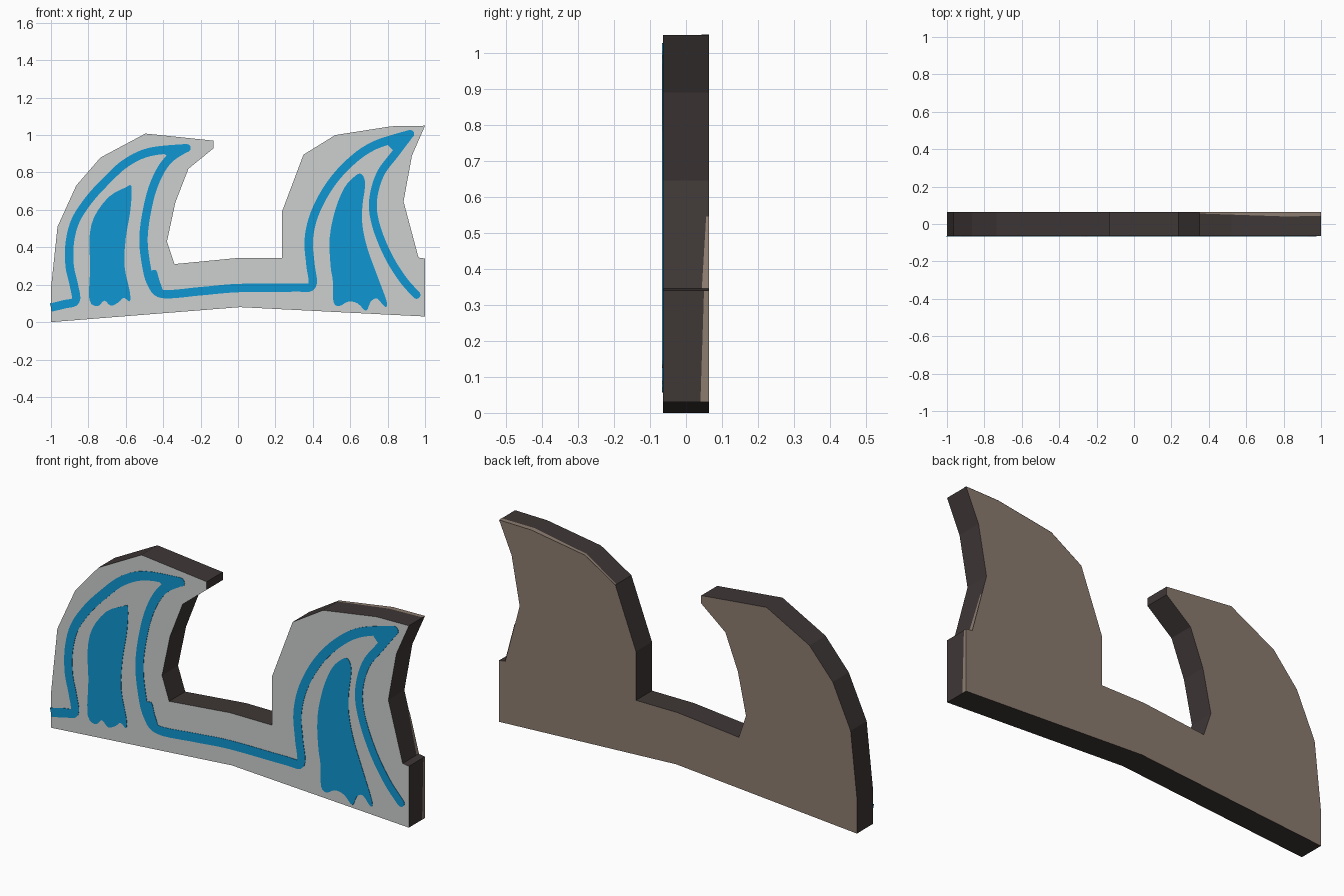
import bpy, bmesh, math
from mathutils import Vector

if "Cube" in bpy.data.objects:
    bpy.data.objects.remove(bpy.data.objects["Cube"])


def material(name, rgb):
    m = bpy.data.materials.new(name)
    lin = [((c / 255 + 0.055) / 1.055) ** 2.4 for c in rgb]
    m.diffuse_color = (*lin, 1)
    m.use_nodes = True
    m.node_tree.nodes["Principled BSDF"].inputs["Base Color"].default_value = m.diffuse_color
    return m


GREY = material("light grey", (205, 208, 207))
BROWN = material("warm brown", (140, 124, 111))
DARK = material("dark edge", (62, 55, 54))
BLUE = material("wave blue", (15, 150, 210))
HALF = 0.064          # half thickness of the slab
FRONT = -HALF - 0.002  # painted plates sit just proud of the front


def make_object(name, bm, mats):
    mesh = bpy.data.meshes.new(name)
    bm.to_mesh(mesh)
    bm.free()
    for m in mats:
        mesh.materials.append(m)
    ob = bpy.data.objects.new(name, mesh)
    bpy.context.collection.objects.link(ob)
    return ob


def flat_face(bm, pts, y=FRONT):
    """Flat face in the xz plane, turned towards the front."""
    f = bm.faces.new([bm.verts.new((x, y, z)) for x, z in pts])
    f.normal_update()
    if f.normal.y > 0:
        f.normal_flip()
    return f


def plate(name, bm):
    bmesh.ops.triangulate(bm, faces=[f for f in bm.faces if len(f.verts) > 4])
    ob = make_object(name, bm, [BLUE])
    mod = ob.modifiers.new("thickness", 'SOLIDIFY')
    mod.thickness, mod.offset = 0.003, -1
    return ob


def smooth(pts, closed=False, steps=5):
    """Catmull-Rom curve through the points."""
    p = [Vector(q) for q in pts]
    n = len(p)
    get = (lambda i: p[i % n]) if closed else (lambda i: p[max(0, min(n - 1, i))])
    out = []
    for i in range(n if closed else n - 1):
        a, b, c, d = (get(i + k) for k in (-1, 0, 1, 2))
        for s in range(steps):
            t = s / steps
            out.append(0.5 * (2 * b + (c - a) * t + (2 * a - 5 * b + 4 * c - d) * t * t
                              + (3 * b - a - 3 * c + d) * t ** 3))
    return out if closed else out + [p[-1]]


def disc(bm, c, r):
    flat_face(bm, [(c[0] + r * math.cos(math.tau * k / 12),
                    c[1] + r * math.sin(math.tau * k / 12)) for k in range(12)])


def stroke(name, pts, w=0.045, caps=(True, True)):
    """Painted line of even width with round ends."""
    path = smooth(pts)
    bm = bmesh.new()
    sides = []
    for i, p in enumerate(path):
        d = (path[min(i + 1, len(path) - 1)] - path[max(i - 1, 0)]).normalized()
        n = Vector((-d.y, d.x)) * w / 2
        sides.append((p + n, p - n))
    for (a, b), (c, d) in zip(sides, sides[1:]):
        flat_face(bm, [a, b, d, c])
    for on, end in zip(caps, (path[0], path[-1])):
        if on:
            disc(bm, end, w / 2)
    return plate(name, bm)


def patch(name, pts):
    bm = bmesh.new()
    flat_face(bm, smooth(pts, True, 3))
    return plate(name, bm)


# slab: double wave outline pushed through the thickness
outline = [(-1, 0), (0.01, 0.08), (1, 0.03), (1, 0.34), (0.965, 0.345), (0.885, 0.645),
           (0.93, 0.89), (1, 1.05), (0.82, 1.047), (0.52, 1.0), (0.35, 0.895),
           (0.235, 0.59), (0.235, 0.343), (0, 0.343), (-0.34, 0.31), (-0.38, 0.43),
           (-0.335, 0.64), (-0.265, 0.82), (-0.13, 0.93), (-0.13, 0.97), (-0.495, 1.008),
           (-0.735, 0.88), (-0.865, 0.73), (-0.965, 0.51), (-1, 0.18)]
bm = bmesh.new()
face = flat_face(bm, outline, -HALF)
ext = bmesh.ops.extrude_face_region(bm, geom=[face], use_keep_orig=True)
bmesh.ops.translate(bm, verts=[v for v in ext["geom"] if isinstance(v, bmesh.types.BMVert)],
                    vec=(0, 2 * HALF, 0))
bmesh.ops.recalc_face_normals(bm, faces=bm.faces)
bm.normal_update()
for f in bm.faces:
    f.material_index = 0 if f.normal.y < -0.5 else 1 if f.normal.y > 0.5 else 2
bmesh.ops.triangulate(bm, faces=[f for f in bm.faces if len(f.verts) > 4])
make_object("wave_slab", bm, [GREY, BROWN, DARK])


# brown bleeding over the rear edge of the rim: thin tapering strips
def rim_strip(name, pts, depths, lift):
    bm = bmesh.new()
    rows = [[bm.verts.new((x + lift[0], y, z + lift[1])) for y in (HALF - d, HALF)]
            for (x, z), d in zip(pts, depths)]
    for (a, b), (c, d) in zip(rows, rows[1:]):
        f = bm.faces.new((a, b, d, c))
        f.normal_update()
        if f.normal.x * lift[0] + f.normal.z * lift[1] < 0:
            f.normal_flip()
    make_object(name, bm, [BROWN])


rim_strip("right_edge_bleed", [(1, 0.03), (1, 0.34)], (0.024, 0.014), (0.001, 0))
rim_strip("right_crest_bleed", [(0.965, 0.345), (0.912, 0.545)], (0.02, 0.008), (0.002, 0.001))
rim_strip("top_crest_bleed", outline[7:11], (0.02, 0.024, 0.014, 0.008), (0, 0.001))

# painted outlines of the waves
stroke("left_wave_line", [(-1, 0.078), (-0.93, 0.095), (-0.868, 0.115), (-0.878, 0.2), (-0.9, 0.3),
                          (-0.9, 0.42), (-0.87, 0.54), (-0.8, 0.65), (-0.71, 0.75),
                          (-0.6, 0.85), (-0.47, 0.91), (-0.275, 0.93)], caps=(False, True))
stroke("middle_wave_line", [(-0.29, 0.925), (-0.37, 0.87), (-0.43, 0.78), (-0.475, 0.65),
                            (-0.505, 0.46), (-0.49, 0.3), (-0.46, 0.2), (-0.4, 0.15),
                            (-0.2, 0.165), (0, 0.182), (0.3, 0.185), (0.395, 0.195),
                            (0.387, 0.31), (0.378, 0.44), (0.41, 0.58), (0.49, 0.73),
                            (0.6, 0.855), (0.73, 0.945), (0.92, 1.005)])
stroke("right_wave_line", [(0.915, 1.0), (0.84, 0.9), (0.76, 0.79), (0.722, 0.65),
                           (0.737, 0.52), (0.8, 0.36), (0.88, 0.23), (0.955, 0.145)], 0.042)

# thicker paint at the crests and the foot of the left wave
patch("left_crest_paint", [(-0.27, 0.945), (-0.42, 0.925), (-0.35, 0.88), (-0.29, 0.91)])
patch("right_crest_paint", [(0.93, 1.02), (0.8, 0.97), (0.85, 0.91), (0.92, 0.97)])
patch("left_foot_paint", [(-0.44, 0.28), (-0.48, 0.25), (-0.46, 0.17), (-0.4, 0.13),
                          (-0.405, 0.18), (-0.42, 0.22)])

# filled wave bodies with a dripping lower edge
patch("left_wave_fill", [(-0.57, 0.725), (-0.6, 0.72), (-0.69, 0.67), (-0.77, 0.56), (-0.795, 0.44),
                         (-0.79, 0.3), (-0.795, 0.12), (-0.75, 0.085), (-0.715, 0.115),
                         (-0.68, 0.088), (-0.64, 0.105), (-0.61, 0.13), (-0.58, 0.11),
                         (-0.578, 0.16), (-0.607, 0.3), (-0.6, 0.45), (-0.575, 0.6)])
patch("right_wave_fill", [(0.66, 0.792), (0.625, 0.78), (0.57, 0.72), (0.52, 0.6), (0.49, 0.45),
                          (0.495, 0.3), (0.507, 0.22), (0.51, 0.11), (0.54, 0.085), (0.59, 0.11),
                          (0.64, 0.1), (0.685, 0.06), (0.71, 0.11), (0.745, 0.125),
                          (0.785, 0.082), (0.795, 0.11), (0.74, 0.26), (0.69, 0.4),
                          (0.665, 0.52), (0.665, 0.62), (0.68, 0.74)])
